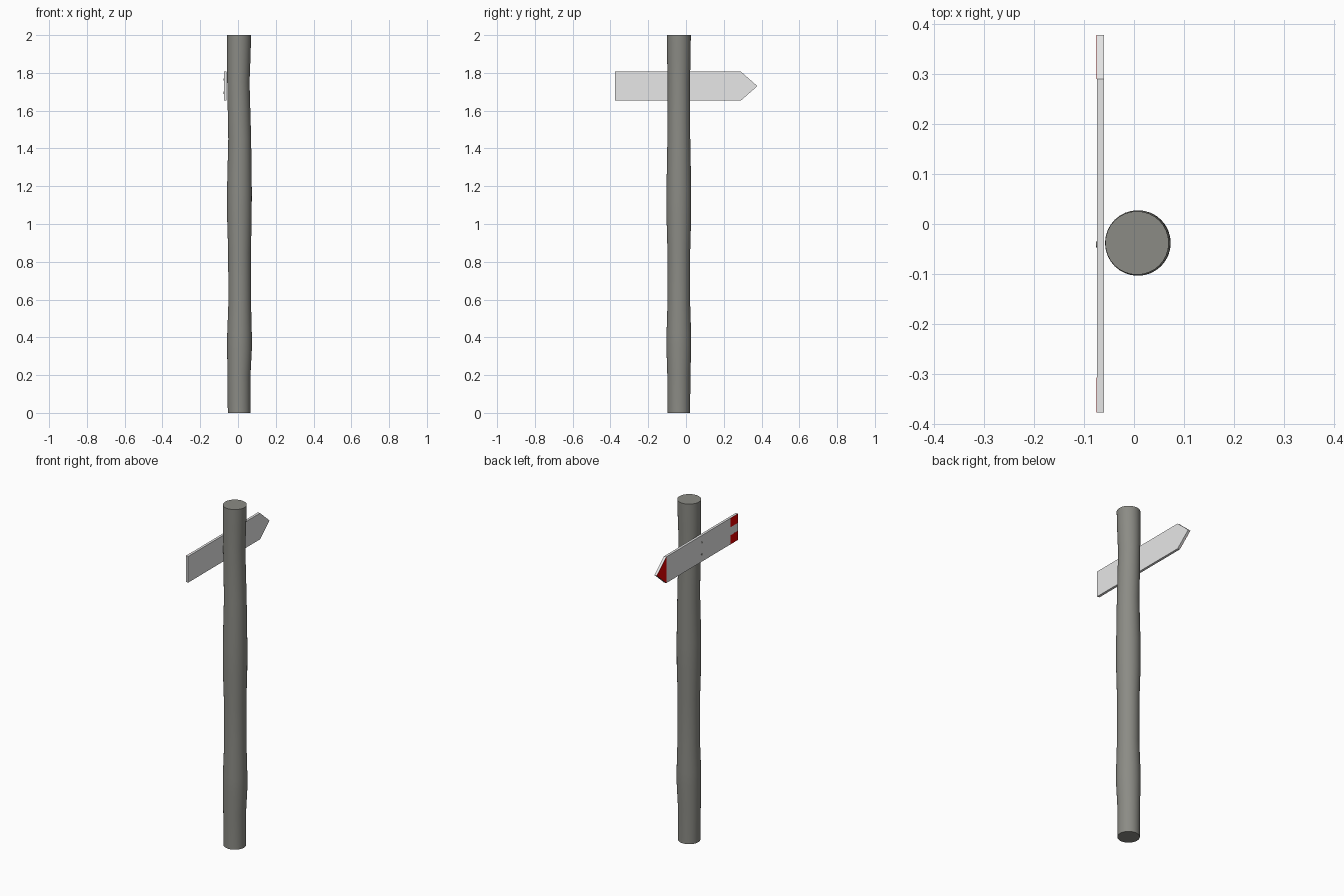
import bpy, bmesh, math

if "Cube" in bpy.data.objects:
    bpy.data.objects.remove(bpy.data.objects["Cube"])


def mat(name, col):
    m = bpy.data.materials.new(name)
    m.diffuse_color = (*col, 1)
    m.use_nodes = True
    m.node_tree.nodes["Principled BSDF"].inputs["Base Color"].default_value = m.diffuse_color
    return m


wood = mat("weathered_wood", (0.26, 0.26, 0.235))
white = mat("white_paint", (0.8, 0.8, 0.8))
red = mat("red_paint", (0.8, 0.0, 0.0))


def finish(name, bm, material):
    bmesh.ops.recalc_face_normals(bm, faces=bm.faces)
    me = bpy.data.meshes.new(name)
    bm.to_mesh(me)
    bm.free()
    me.materials.append(material)
    ob = bpy.data.objects.new(name, me)
    bpy.context.collection.objects.link(ob)
    return ob


def plate(name, outline, x0, x1, material):
    """Flat plate: (y, z) outline extruded along x."""
    bm = bmesh.new()
    f = bm.faces.new([bm.verts.new((x0, y, z)) for y, z in outline])
    ext = bmesh.ops.extrude_face_region(bm, geom=[f])["geom"]
    bmesh.ops.translate(bm, vec=(x1 - x0, 0, 0),
                        verts=[v for v in ext if isinstance(v, bmesh.types.BMVert)])
    return finish(name, bm, material)


# Post: slightly crooked trunk lofted through rings (z, centre x, radius)
SIDES, CY = 32, -0.038
rings = [(0, .006, .060), (.2, .005, .061), (.34, .008, .0655), (.42, .008, .065),
         (.58, .009, .060), (.85, .008, .060), (1.03, .0075, .065),
         (1.18, .0075, .0655), (1.45, .009, .0605), (1.75, .002, .059),
         (1.88, .004, .062), (2.0, .006, .0635)]
bm = bmesh.new()
loops = []
for z, cx, r in rings:
    loops.append([bm.verts.new((cx + r * math.cos(math.tau * i / SIDES),
                                CY + r * math.sin(math.tau * i / SIDES), z))
                  for i in range(SIDES)])
for a, b in zip(loops, loops[1:]):
    for i in range(SIDES):
        j = (i + 1) % SIDES
        bm.faces.new((a[i], a[j], b[j], b[i]))
bm.faces.new(loops[0])
bm.faces.new(loops[-1])
post = finish("post", bm, wood)
bpy.context.view_layer.objects.active = post
post.select_set(True)
bpy.ops.object.shade_smooth_by_angle(angle=math.radians(40))

# Arrow board on the left side of the post
Y0, Y1, TIP, Z0, Z1 = -0.377, 0.29, 0.378, 1.653, 1.807
ZM = (Z0 + Z1) / 2
X_IN, X_OUT = -0.06, -0.0745
plate("arrow_board", [(Y0, Z0), (Y1, Z0), (TIP, ZM), (Y1, Z1), (Y0, Z1)], X_IN, X_OUT, white)

# Painted markings on the outer face: red tip and two red tail patches
PX = X_OUT - 0.0006
plate("tip_marking", [(Y1, Z0), (TIP, ZM), (Y1, Z1)], X_OUT, PX, red)
for name, s in (("tail_marking_upper", 1), ("tail_marking_lower", -1)):
    e, i = ZM + s * (Z1 - ZM), ZM + s * 0.024
    plate(name, [(Y0, e), (Y0 + .07, e), (Y0 + .07, i), (Y0, i)], X_OUT, PX, red)

# Nail heads holding the board
for name, z in (("nail_upper", ZM + .035), ("nail_lower", ZM - .035)):
    plate(name, [(-0.041 + .006 * math.cos(math.tau * k / 12),
                  z + .006 * math.sin(math.tau * k / 12)) for k in range(12)],
          X_OUT, X_OUT - 0.002, wood)
